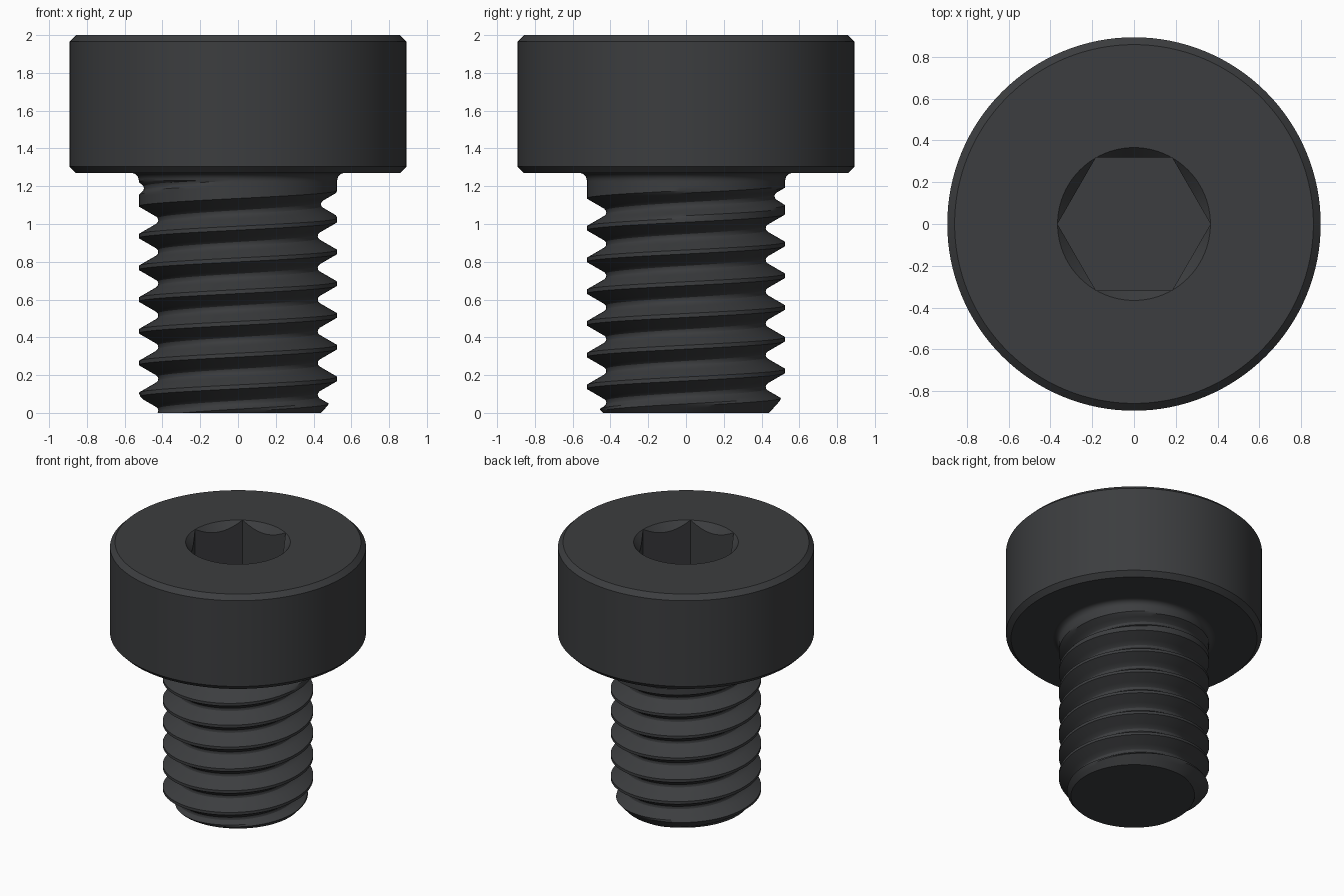
import bpy, bmesh
from math import pi, sin, cos, sqrt, radians

if "Cube" in bpy.data.objects:
    bpy.data.objects.remove(bpy.data.objects["Cube"])

PITCH, CREST, ROOT = 0.168, 0.525, 0.422
GROOVE_Z, THREAD_TOP, HEAD_Z = 1.104, 1.23, 1.27
SEG = 96

steel = bpy.data.materials.new("black_steel")
steel.diffuse_color = (0.045, 0.047, 0.05, 1)
steel.use_nodes = True
steel.node_tree.nodes["Principled BSDF"].inputs["Base Color"].default_value = steel.diffuse_color


def swept(name, column, seg):
    """Skin a surface around z; column(angle) gives the (r, z) profile there."""
    bm = bmesh.new()
    cols = []
    for j in range(seg + 1):
        a = 2 * pi * j / seg
        cols.append([bm.verts.new((r * cos(a), r * sin(a), z)) for r, z in column(a)])
    for c, d in zip(cols, cols[1:]):
        for i in range(len(c) - 1):
            bm.faces.new((c[i], d[i], d[i + 1], c[i + 1]))
    bmesh.ops.remove_doubles(bm, verts=bm.verts, dist=1e-5)
    # close the flat bottom end
    rim = [e for e in bm.edges if e.is_boundary and all(v.co.z < 1e-4 for v in e.verts)]
    if rim:
        bmesh.ops.holes_fill(bm, edges=rim, sides=0)
    bmesh.ops.recalc_face_normals(bm, faces=bm.faces)
    me = bpy.data.meshes.new(name)
    bm.to_mesh(me)
    bm.free()
    me.materials.append(steel)
    ob = bpy.data.objects.new(name, me)
    bpy.context.collection.objects.link(ob)
    return ob


def smooth(ob):
    bpy.ops.object.select_all(action='DESELECT')
    ob.select_set(True)
    bpy.context.view_layer.objects.active = ob
    bpy.ops.object.shade_smooth_by_angle(angle=radians(30))


def thread_radius(z, a):
    """60 degree thread with rounded root, run-out under the head, end chamfer."""
    g = (z - GROOVE_Z - PITCH * a / (2 * pi) + PITCH / 2) % PITCH - PITCH / 2
    runout = max(0, (z - g - 1.08) / 0.15) * 0.105
    rad = 0.144 * PITCH
    flat = rad * cos(pi / 6)
    if abs(g) < flat:
        r = ROOT + rad - sqrt(rad * rad - g * g)
    else:
        r = ROOT + rad / 2 + (abs(g) - flat) / 0.577
    return min(CREST, r + runout, 0.44 + 0.9 * z)


# threaded shank with fillet under the head
HALF = [0.011, 0.021, 0.034, 0.048, 0.06, 0.0735]
STEPS = [-g for g in reversed(HALF)] + [0] + HALF


def shank_column(a):
    pts = []
    for n in range(-9, 3):
        for g in STEPS:
            z = GROOVE_Z + PITCH * (n + a / (2 * pi)) + g
            z = min(max(z, 0), THREAD_TOP)
            pts.append((CREST if z == THREAD_TOP else thread_radius(z, a), z))
    f = HEAD_Z - THREAD_TOP
    for k in range(1, 7):
        t = k / 6 * pi / 2
        pts.append((CREST + f * (1 - cos(t)), THREAD_TOP + f * sin(t)))
    return pts


smooth(swept("threaded_shank", shank_column, SEG))

# cap head
head = swept("head", lambda a: [(0, HEAD_Z), (0.858, HEAD_Z), (0.893, 1.305),
                                (0.893, 1.965), (0.858, 2.0), (0, 2.0)], 128)

# hex socket and its conical lead-in
hex_cutter = swept("hex_cutter", lambda a: [(0, 1.43), (0.366, 1.43), (0.366, 2.2), (0, 2.2)], 6)
cone_cutter = swept("cone_cutter", lambda a: [(0, 1.9), (0.2785, 1.9), (0.4525, 2.1), (0, 2.1)], 96)
for cutter in (hex_cutter, cone_cutter):
    cutter.hide_render = True
    mod = head.modifiers.new(cutter.name, 'BOOLEAN')
    mod.operation = 'DIFFERENCE'
    mod.solver = 'EXACT'
    mod.object = cutter

# the lead-in only widens the hex: trim the cone's inner part to the hex mouth depth
bpy.ops.object.select_all(action='DESELECT')
head.select_set(True)
bpy.context.view_layer.objects.active = head
for cutter in (hex_cutter, cone_cutter):
    bpy.ops.object.modifier_apply(modifier=cutter.name)
    bpy.data.objects.remove(cutter)
smooth(head)
